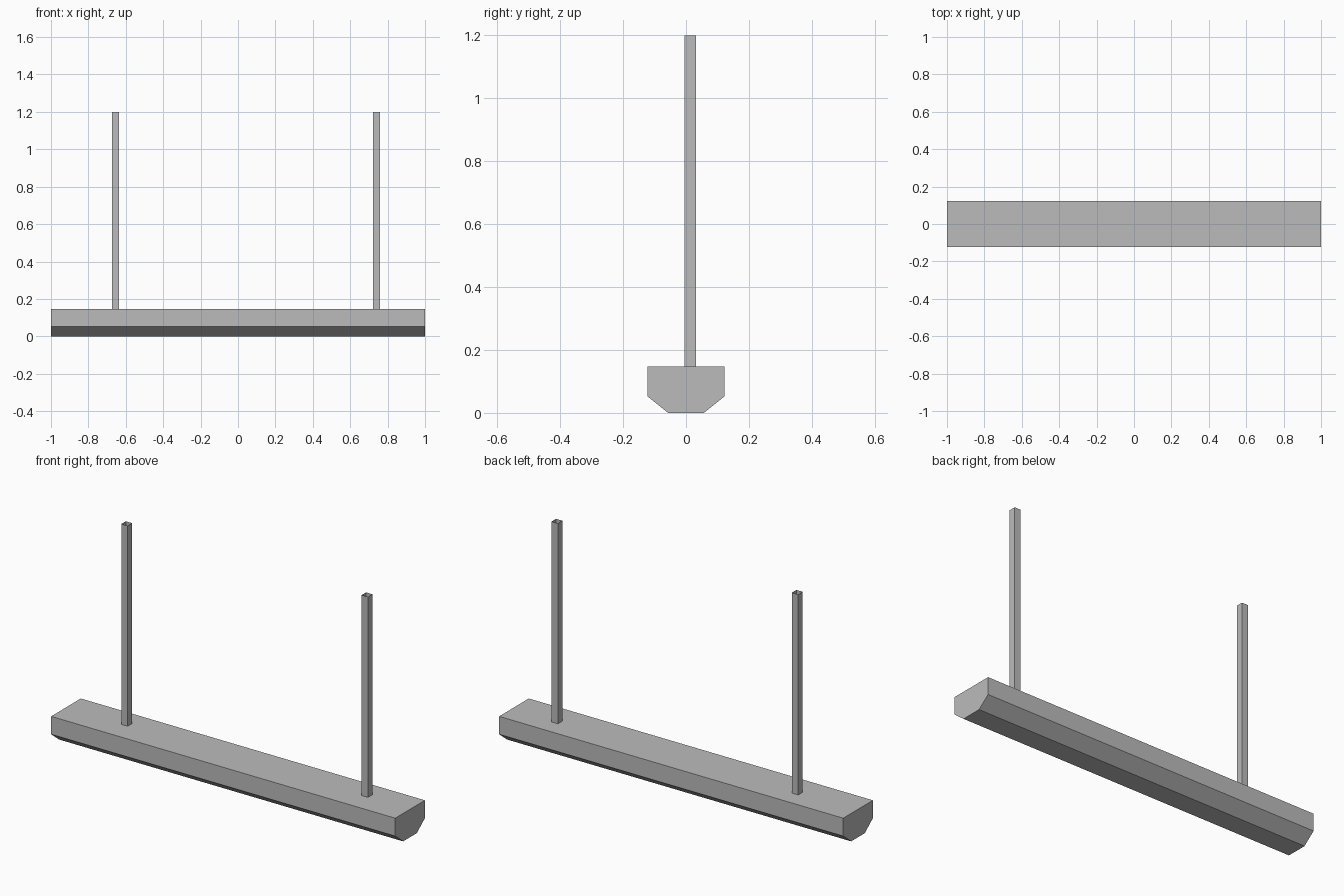
import bpy, bmesh

if "Cube" in bpy.data.objects:
    bpy.data.objects.remove(bpy.data.objects["Cube"])

grey = bpy.data.materials.new("plain grey")
grey.diffuse_color = (0.5, 0.5, 0.5, 1)
grey.use_nodes = True
grey.node_tree.nodes["Principled BSDF"].inputs["Base Color"].default_value = grey.diffuse_color


def make_object(name, bm):
    bmesh.ops.recalc_face_normals(bm, faces=bm.faces[:])
    mesh = bpy.data.meshes.new(name)
    bm.to_mesh(mesh)
    bm.free()
    mesh.materials.append(grey)
    obj = bpy.data.objects.new(name, mesh)
    bpy.context.collection.objects.link(obj)
    return obj


# Beam: six-sided profile with chamfered underside, extruded along x
half = [(0.057, 0), (0.123, 0.053), (0.123, 0.147)]
profile = half + [(-y, z) for y, z in reversed(half)]
bm = bmesh.new()
end = bm.faces.new([bm.verts.new((-1, y, z)) for y, z in profile])
ext = bmesh.ops.extrude_face_region(bm, geom=[end], use_keep_orig=True)
bmesh.ops.translate(bm, vec=(2, 0, 0),
                    verts=[v for v in ext["geom"] if isinstance(v, bmesh.types.BMVert)])
make_object("beam", bm)


# Posts: square tubes, open at both ends
def make_post(name, x, y=0.013, width=0.037, bottom=0.147, top=1.2):
    bm = bmesh.new()
    bmesh.ops.create_cube(bm, size=1)
    caps = [f for f in bm.faces if abs(f.normal.z) > 0.5]
    bmesh.ops.delete(bm, geom=caps, context='FACES_ONLY')
    bmesh.ops.scale(bm, vec=(width, width, top - bottom), verts=bm.verts[:])
    bmesh.ops.translate(bm, vec=(x, y, (top + bottom) / 2), verts=bm.verts[:])
    make_object(name, bm)


make_post("left_post", -0.656)
make_post("right_post", 0.741)
